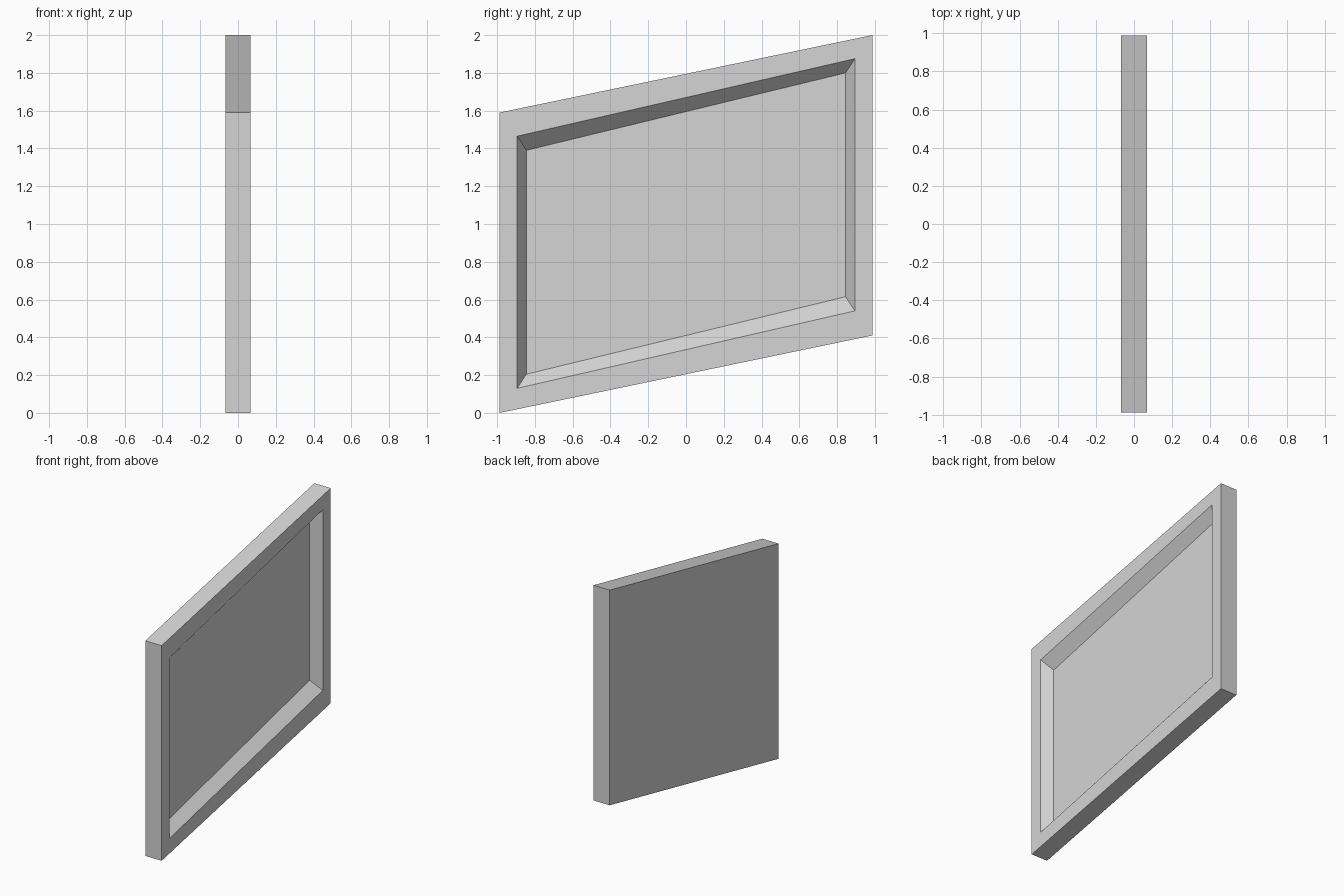
import bpy, bmesh

if "Cube" in bpy.data.objects:
    bpy.data.objects.remove(bpy.data.objects["Cube"])

# Single plain material
grey = bpy.data.materials.new("light grey")
grey.diffuse_color = (0.66, 0.66, 0.66, 1)
grey.use_nodes = True
grey.node_tree.nodes["Principled BSDF"].inputs["Base Color"].default_value = grey.diffuse_color

HALF_T = 0.067   # half thickness
DEPTH = 0.073    # recess depth
RISE = 0.41      # height gained from front edge to back edge


def ring(bm, x, half_y, low, high):
    """Four corners of a slanted panel outline at depth x."""
    pts = [(-half_y, low), (half_y, low + RISE),
           (half_y, high + RISE), (-half_y, high)]
    return [bm.verts.new((x, y, z)) for y, z in pts]


def bridge(bm, a, b):
    for i in range(4):
        j = (i + 1) % 4
        bm.faces.new((a[i], a[j], b[j], b[i]))


bm = bmesh.new()
# Back outline, front outline, recess rim, recess floor
rings = [ring(bm, -HALF_T, 0.987, 0.0, 1.59),
         ring(bm, HALF_T, 0.987, 0.0, 1.59),
         ring(bm, HALF_T, 0.894, 0.13, 1.465),
         ring(bm, HALF_T - DEPTH, 0.845, 0.205, 1.39)]
for a, b in zip(rings, rings[1:]):
    bridge(bm, a, b)
bm.faces.new(rings[0][::-1])
bm.faces.new(rings[-1])
bmesh.ops.recalc_face_normals(bm, faces=bm.faces)

# Slanted panel with a bevelled recess
mesh = bpy.data.meshes.new("recessed_panel")
bm.to_mesh(mesh)
bm.free()
mesh.materials.append(grey)
panel = bpy.data.objects.new("recessed_panel", mesh)
bpy.context.collection.objects.link(panel)
